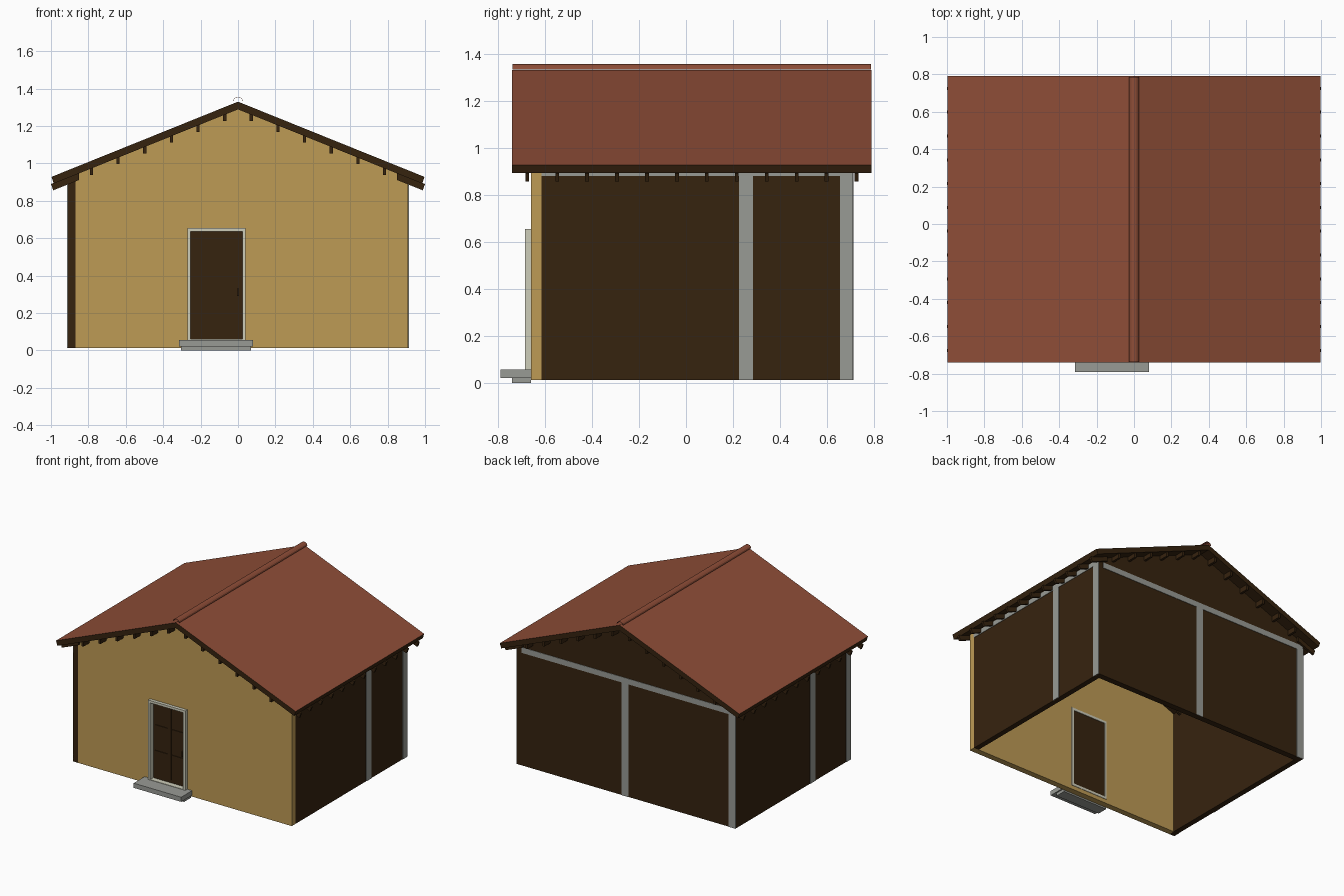
import bpy, bmesh, math
from mathutils import Vector

if "Cube" in bpy.data.objects:
    bpy.data.objects.remove(bpy.data.objects["Cube"])


def material(name, rgb):
    m = bpy.data.materials.new(name)
    lin = [(c / 255 / 12.92 if c <= 10 else ((c / 255 + 0.055) / 1.055) ** 2.4) for c in rgb]
    m.diffuse_color = (*lin, 1)
    m.use_nodes = True
    m.node_tree.nodes["Principled BSDF"].inputs["Base Color"].default_value = m.diffuse_color
    return m


OCHRE = material("ochre plaster", (190, 155, 85))
WOOD = material("dark wood", (54, 35, 15))
ROOF = material("terracotta", (142, 77, 55))
GREY = material("grey stone", (153, 155, 149))
TRIM = material("pale trim", (206, 205, 186))


def prism(name, pts, y0, y1, mat):
    """Extrude an x-z outline along y."""
    bm = bmesh.new()
    f = bm.faces.new([bm.verts.new((x, y0, z)) for x, z in pts])
    ext = bmesh.ops.extrude_face_region(bm, geom=[f])
    moved = [v for v in ext["geom"] if isinstance(v, bmesh.types.BMVert)]
    bmesh.ops.translate(bm, verts=moved, vec=Vector((0, y1 - y0, 0)))
    bmesh.ops.recalc_face_normals(bm, faces=bm.faces[:])
    me = bpy.data.meshes.new(name)
    bm.to_mesh(me)
    bm.free()
    me.materials.append(mat)
    ob = bpy.data.objects.new(name, me)
    bpy.context.collection.objects.link(ob)
    return ob


def box(name, x0, x1, y0, y1, z0, z1, mat):
    return prism(name, [(x0, z0), (x1, z0), (x1, z1), (x0, z1)], y0, y1, mat)


def under(x):
    """Height of the roof underside."""
    return 1.289 - 0.403 * abs(x)


BASE, MID = 0.012, 0.025   # wall bottom, centre of the house in y

# Front wall with door opening, and its threshold
prism("front_wall", [(-0.87, BASE), (-0.27, BASE), (-0.27, 0.655), (0.04, 0.655), (0.04, BASE),
                     (0.91, BASE), (0.91, under(0.91)), (0, under(0)), (-0.87, under(0.87))],
      -0.66, -0.615, OCHRE)
box("threshold", -0.27, 0.04, -0.66, -0.615, BASE, 0.042, OCHRE)

# Back and side walls, meeting in a pinwheel at the corners
prism("back_wall", [(-0.91, BASE), (0.87, BASE), (0.87, under(0.87)), (0, under(0)),
                    (-0.91, under(0.91))], 0.665, 0.71, WOOD)
for s, name, y0, y1 in ((1, "right", -0.615, 0.71), (-1, "left", -0.66, 0.665)):
    prism(name + "_wall", [(s * 0.87, BASE), (s * 0.91, BASE), (s * 0.91, under(0.91)),
                           (s * 0.87, under(0.87))], y0, y1, WOOD)
    # Grey posts and top beam, flush plates on the outer face
    xa, xb = sorted((s * 0.908, s * 0.913))
    for c, w in ((0.23, 0.06), (0.6575, 0.055)):
        c = MID + s * c
        box(name + "_post", xa, xb, c - w / 2, c + w / 2, BASE, 0.90, GREY)
    box(name + "_beam", xa, xb, y0, y1, 0.88, 0.915, GREY)

# Back wall posts and beam
for x in (0.01, -0.882):
    box("back_post", x - 0.029, x + 0.029, 0.708, 0.713, BASE, 0.88, GREY)
box("back_beam", -0.91, 0.87, 0.708, 0.713, 0.86, 0.902, GREY)

# Roof: tiles on the upward faces, wood elsewhere
roof = prism("roof", [(0, 1.33), (0.997, 0.928), (0.985, 0.892), (0, 1.289),
                      (-0.985, 0.892), (-0.997, 0.928)], -0.74, 0.79, WOOD)
roof.data.materials.append(ROOF)
for p in roof.data.polygons:
    p.material_index = 1 if p.normal.z > 0.5 else 0

# Ridge cap: thin open arch above the ridge
arc = [math.radians(180 * i / 6) for i in range(7)]
outer = [(0.027 * math.cos(a), 1.334 + 0.022 * math.sin(a)) for a in arc]
inner = [(0.025 * math.cos(a), 1.334 + 0.020 * math.sin(a)) for a in reversed(arc)]
prism("ridge_cap", outer + inner, -0.737, 0.787, ROOF)

for s in (1, -1):
    # Rafter tails under the eaves
    for i in range(12):
        y = MID + (i - 5.5) * 0.1273
        prism("rafter_tail", [(s * 0.85, under(0.85)), (s * 1.0, under(1.0) + 0.004),
                              (s * 0.988, under(0.988) - 0.035), (s * 0.85, under(0.85) - 0.035)],
              y - 0.008, y + 0.008, WOOD)
    # Purlin ends under both gable edges
    for i in range(6):
        x = s * (0.071 + 0.1425 * i)
        for ya, yb in ((-0.73, -0.63), (0.68, 0.78)):
            box("purlin_end", x - 0.0085, x + 0.0085, ya, yb, under(x) - 0.035, under(x) + 0.01, WOOD)

# Door frame
for n, x0, x1, z0, z1 in (("left", -0.27, -0.253, 0.042, 0.655), ("right", 0.023, 0.04, 0.042, 0.655),
                          ("top", -0.253, 0.023, 0.637, 0.655), ("bottom", -0.253, 0.023, 0.042, 0.06)):
    box("door_frame_" + n, x0, x1, -0.684, -0.612, z0, z1, TRIM)

# Door with raised rails and a handle
box("door", -0.253, 0.023, -0.645, -0.616, 0.06, 0.637, WOOD)
box("door_stile", -0.13, -0.1, -0.651, -0.64, 0.085, 0.62, WOOD)
for z in (0.255, 0.448):
    box("door_rail", -0.238, 0.01, -0.650, -0.64, z - 0.017, z + 0.017, WOOD)
box("door_handle", -0.005, 0.005, -0.665, -0.64, 0.29, 0.33, WOOD)

# Entrance steps
box("upper_step", -0.315, 0.08, -0.79, -0.66, 0.022, 0.057, GREY)
box("lower_step", -0.305, 0.07, -0.74, -0.66, 0.0, 0.022, GREY)
